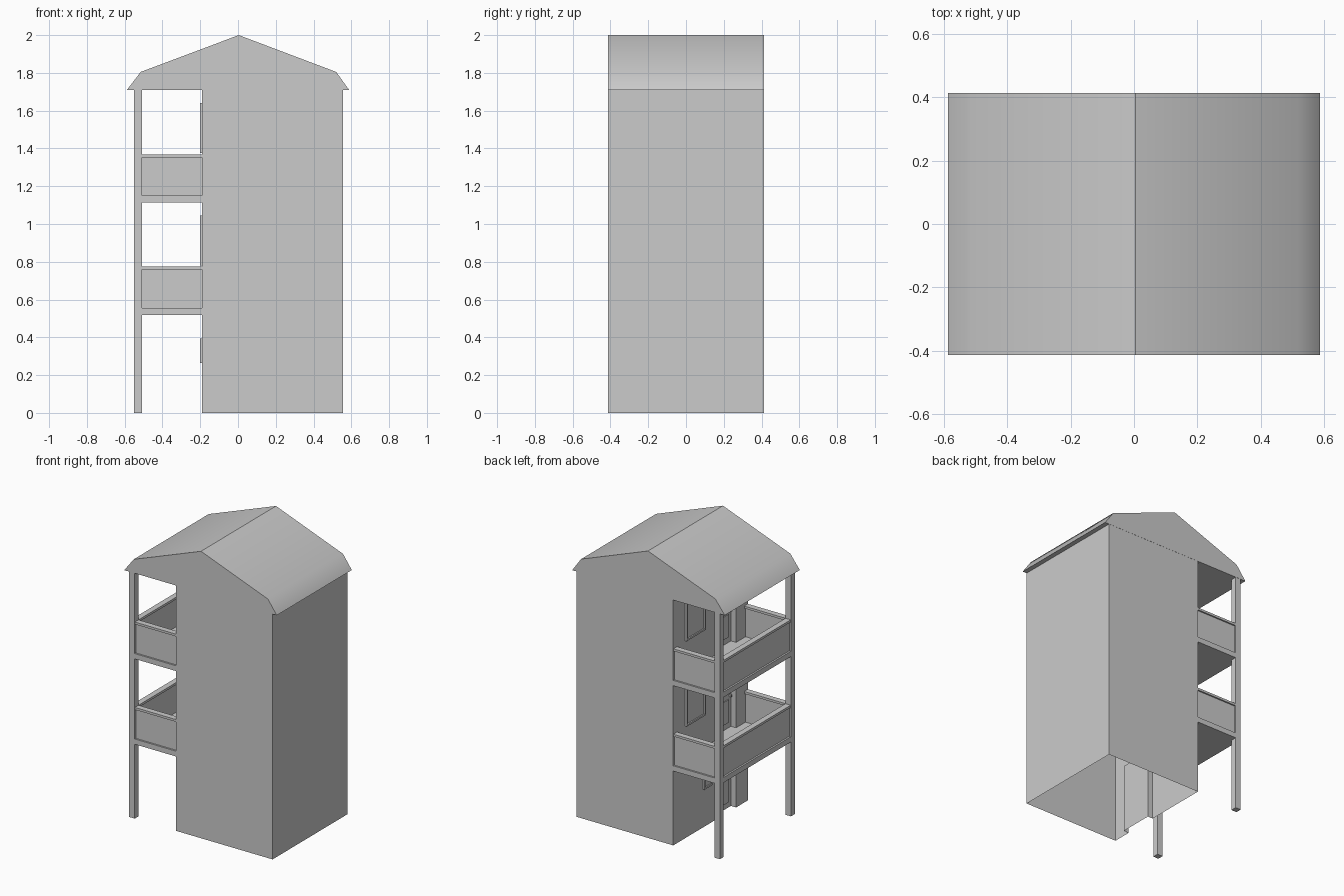
import bpy, bmesh, math

if "Cube" in bpy.data.objects:
    bpy.data.objects.remove(bpy.data.objects["Cube"])

WALL_X = -0.19              # wall facing the balconies
X1, Y, EAVE = 0.555, 0.412, 1.71
FLOORS = (0.0, 0.555, 1.15)  # walking level of each storey
DOOR = (-0.28, -0.04)        # door opening in y
DOOR_H, DEPTH = 0.48, 0.04


def finish(bm, name):
    bmesh.ops.remove_doubles(bm, verts=bm.verts, dist=1e-5)
    mesh = bpy.data.meshes.new(name)
    bm.to_mesh(mesh)
    bm.free()
    ob = bpy.data.objects.new(name, mesh)
    bpy.context.collection.objects.link(ob)
    return ob


def face(bm, *pts):
    bm.faces.new([bm.verts.new(p) for p in pts])


def boxes(name, spans):
    """One object made of boxes given as (x0, x1, y0, y1, z0, z1)."""
    bm = bmesh.new()
    for x0, x1, y0, y1, z0, z1 in spans:
        vs = bmesh.ops.create_cube(bm, size=1)["verts"]
        bmesh.ops.scale(bm, vec=(x1 - x0, y1 - y0, z1 - z0), verts=vs)
        bmesh.ops.translate(bm, vec=((x0 + x1) / 2, (y0 + y1) / 2, (z0 + z1) / 2), verts=vs)
    mesh = bpy.data.meshes.new(name)
    bm.to_mesh(mesh)
    bm.free()
    ob = bpy.data.objects.new(name, mesh)
    bpy.context.collection.objects.link(ob)
    return ob


# House walls: hollow shell, open underneath, with door recesses
bm = bmesh.new()
face(bm, (WALL_X, -Y, 0), (X1, -Y, 0), (X1, -Y, EAVE), (WALL_X, -Y, EAVE))
face(bm, (X1, -Y, 0), (X1, Y, 0), (X1, Y, EAVE), (X1, -Y, EAVE))
face(bm, (X1, Y, 0), (WALL_X, Y, 0), (WALL_X, Y, EAVE), (X1, Y, EAVE))


def wall_piece(y0, y1, z0, z1, x=WALL_X):
    face(bm, (x, y1, z0), (x, y0, z0), (x, y0, z1), (x, y1, z1))


d0, d1 = DOOR
wall_piece(-Y, d0, 0, EAVE)
wall_piece(d1, Y, 0, EAVE)
inner = WALL_X + DEPTH
for i, z in enumerate(FLOORS):
    top = z + DOOR_H
    wall_piece(d0, d1, top, FLOORS[i + 1] if i < 2 else EAVE)
    wall_piece(d0, d1, z, top, inner)
    face(bm, (WALL_X, d0, z), (inner, d0, z), (inner, d0, top), (WALL_X, d0, top))
    face(bm, (inner, d1, z), (WALL_X, d1, z), (WALL_X, d1, top), (inner, d1, top))
    face(bm, (WALL_X, d0, top), (inner, d0, top), (inner, d1, top), (WALL_X, d1, top))
    if z:
        face(bm, (WALL_X, d1, z), (inner, d1, z), (inner, d0, z), (WALL_X, d0, z))
finish(bm, "house_walls")

# Roof: extruded gable with steeper eaves
profile = [(-0.588, EAVE), (0.588, EAVE), (0.52, 1.805), (0.004, 2.0), (-0.515, 1.805)]
bm = bmesh.new()
f = bm.faces.new([bm.verts.new((x, -Y - 0.001, z)) for x, z in profile])
ext = bmesh.ops.extrude_face_region(bm, geom=[f])
bmesh.ops.translate(bm, vec=(0, 2 * Y + 0.002, 0),
                    verts=[v for v in ext["geom"] if isinstance(v, bmesh.types.BMVert)])
bmesh.ops.recalc_face_normals(bm, faces=bm.faces)
roof = finish(bm, "roof")
bpy.context.view_layer.objects.active = roof
roof.select_set(True)
bpy.ops.object.shade_smooth_by_angle(angle=math.radians(36))
roof.select_set(False)

# Corner posts and balcony slabs
OUT, IN = -0.55, -0.508
P = Y - (IN - OUT)
for name, y0, y1 in (("front_post", -Y, -P), ("back_post", P, Y)):
    boxes(name, [(OUT, IN, y0, y1, 0, EAVE)])

for n, z in enumerate(FLOORS[1:], 1):
    boxes(f"balcony_floor_{n}", [(OUT, WALL_X, -Y, Y, z - 0.037, z)])
    # Parapet panels, set back from the slab edge
    t, g, h = 0.016, 0.012, z + 0.203
    boxes(f"balcony_panel_{n}", [
        (IN, WALL_X, -Y + g, -Y + g + t, z, h),
        (IN, WALL_X, Y - g - t, Y - g, z, h),
        (OUT + g, OUT + g + t, -P, P, z, h)])
    # Handrails
    boxes(f"handrail_{n}", [
        (IN, WALL_X, -Y + 0.002, -P, h, h + 0.016),
        (IN, WALL_X, P, Y - 0.002, h, h + 0.016),
        (OUT + 0.002, IN, -P, P, h, h + 0.016)])


# Windows: frame bars with a pane
def window(name, y0, y1, z0, z1, b=0.012):
    xo = WALL_X - 0.012
    boxes(name, [
        (xo, WALL_X, y0, y0 + b, z0, z1), (xo, WALL_X, y1 - b, y1, z0, z1),
        (xo, WALL_X, y0 + b, y1 - b, z0, z0 + b), (xo, WALL_X, y0 + b, y1 - b, z1 - b, z1),
        (WALL_X - 0.003, WALL_X, y0 + b, y1 - b, z0 + b, z1 - b)])


window("ground_window", -0.005, 0.085, 0.265, 0.395)
for n, z in enumerate(FLOORS[1:], 1):
    window(f"upper_window_{n}", 0.07, 0.28, z + 0.225, z + 0.49)

# Doors: raised panels and a knob in each recess
for n, z in enumerate(FLOORS):
    boxes(f"door_panels_{n}", [
        (inner - 0.006, inner, y, y + 0.08, z + a, z + b)
        for y in (d0 + 0.03, d1 - 0.11) for a, b in ((0.04, 0.2), (0.25, 0.44))])
    boxes(f"door_knob_{n}", [(inner - 0.016, inner, d0 + 0.01, d0 + 0.022, z + 0.215, z + 0.23)])
